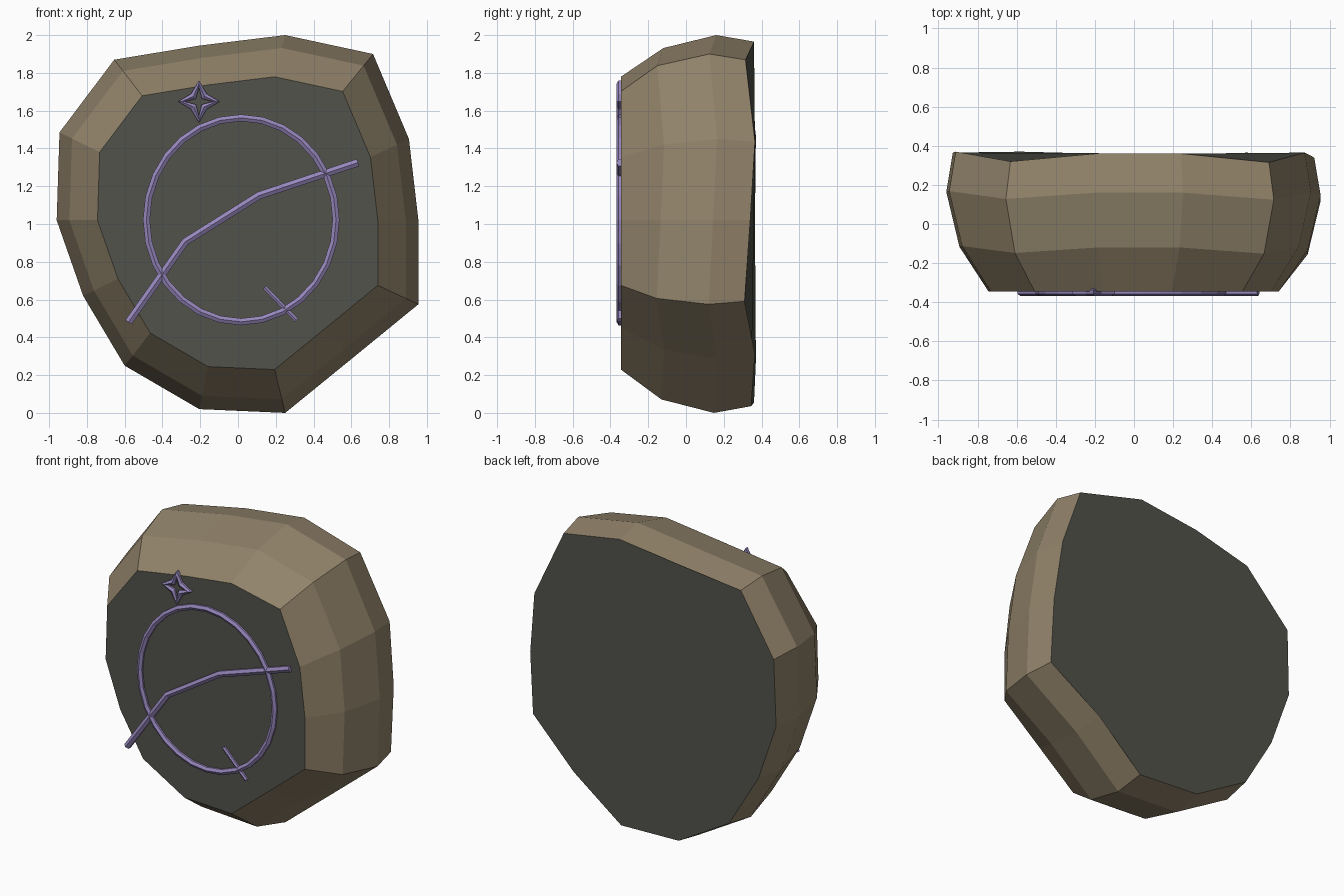
import bpy, bmesh, math

if "Cube" in bpy.data.objects:
    bpy.data.objects.remove(bpy.data.objects["Cube"])

CZ = 1.02  # height of the stone's centre


def material(name, rgb):
    m = bpy.data.materials.new(name)
    m.diffuse_color = (*rgb, 1.0)
    m.use_nodes = True
    m.node_tree.nodes["Principled BSDF"].inputs["Base Color"].default_value = m.diffuse_color
    return m


tan_stone = material("tan stone", (0.285, 0.227, 0.145))
dark_stone = material("dark stone", (0.084, 0.084, 0.070))
purple = material("purple glow", (0.305, 0.240, 0.500))

# Stone: widest outline (x, z) and the depth wobble at each corner
outline = [(0.955, 1.02), (0.905, 1.45), (0.715, 1.90), (0.25, 2.0), (-0.20, 1.945),
           (-0.655, 1.87), (-0.945, 1.485), (-0.96, 1.02), (-0.82, 0.62),
           (-0.60, 0.25), (-0.205, 0.02), (0.25, 0.0), (0.60, 0.285), (0.955, 0.575)]
wobble = [-0.02, 0.005, -0.045, 0, 0, -0.04, 0.01, 0.005, 0, 0.01, 0, -0.015, 0.005, -0.05]
# Rings from front to back: scale, depth, share of wobble
rings = [(0.775, -0.345, 0), (0.93, -0.12, 0.7), (1.0, 0.16, 0.8), (0.965, 0.36, 1)]

bm = bmesh.new()
loops = []
for scale, y, share in rings:
    loops.append([bm.verts.new((x * scale, y + w * share, CZ + (z - CZ) * scale))
                  for (x, z), w in zip(outline, wobble)])
n = len(outline)
for a, b in zip(loops, loops[1:]):
    for i in range(n):
        j = (i + 1) % n
        bm.faces.new((a[i], a[j], b[j], b[i]))
for cap in (loops[0], loops[-1]):
    bm.faces.new(cap).material_index = 1  # dark front and back
bmesh.ops.recalc_face_normals(bm, faces=bm.faces)
me = bpy.data.meshes.new("rune_stone")
bm.to_mesh(me)
bm.free()
me.materials.append(tan_stone)
me.materials.append(dark_stone)
bpy.context.collection.objects.link(bpy.data.objects.new("rune_stone", me))


def stroke(name, points, radius, y, cyclic=False):
    """Raised line on the front face, following (x, z) points."""
    cu = bpy.data.curves.new(name, 'CURVE')
    cu.dimensions = '3D'
    cu.bevel_depth = radius
    cu.bevel_resolution = 1
    cu.use_fill_caps = not cyclic
    sp = cu.splines.new('POLY')
    sp.points.add(len(points) - 1)
    for p, (x, z) in zip(sp.points, points):
        p.co = (x, y, z, 1)
    sp.use_cyclic_u = cyclic
    sp.use_smooth = False
    cu.materials.append(purple)
    ob = bpy.data.objects.new(name, cu)
    bpy.context.collection.objects.link(ob)
    bpy.ops.object.select_all(action='DESELECT')
    ob.select_set(True)
    bpy.context.view_layer.objects.active = ob
    bpy.ops.object.convert(target='MESH')


def around(cx, cz, count, radii):
    """Points around a centre; radii(i) gives the x and z radius."""
    pts = []
    for i in range(count):
        a = math.tau * i / count
        rx, rz = radii(i)
        pts.append((cx + rx * math.cos(a), cz + rz * math.sin(a)))
    return pts


# Carved sign: ring, long bent stroke, short tick and four-pointed star
stroke("rune_ring", around(0.017, 1.022, 28, lambda i: (0.502, 0.54)), 0.021, -0.347, True)
stroke("rune_long_stroke", [(-0.58, 0.48), (-0.28, 0.905), (0.11, 1.15), (0.635, 1.325)],
       0.023, -0.346)
stroke("rune_tick", [(0.14, 0.665), (0.31, 0.49)], 0.014, -0.35)
stroke("rune_star", around(-0.207, 1.648, 8,
       lambda i: (0.04, 0.04) if i % 2 else (0.092, 0.094)), 0.021, -0.347, True)
